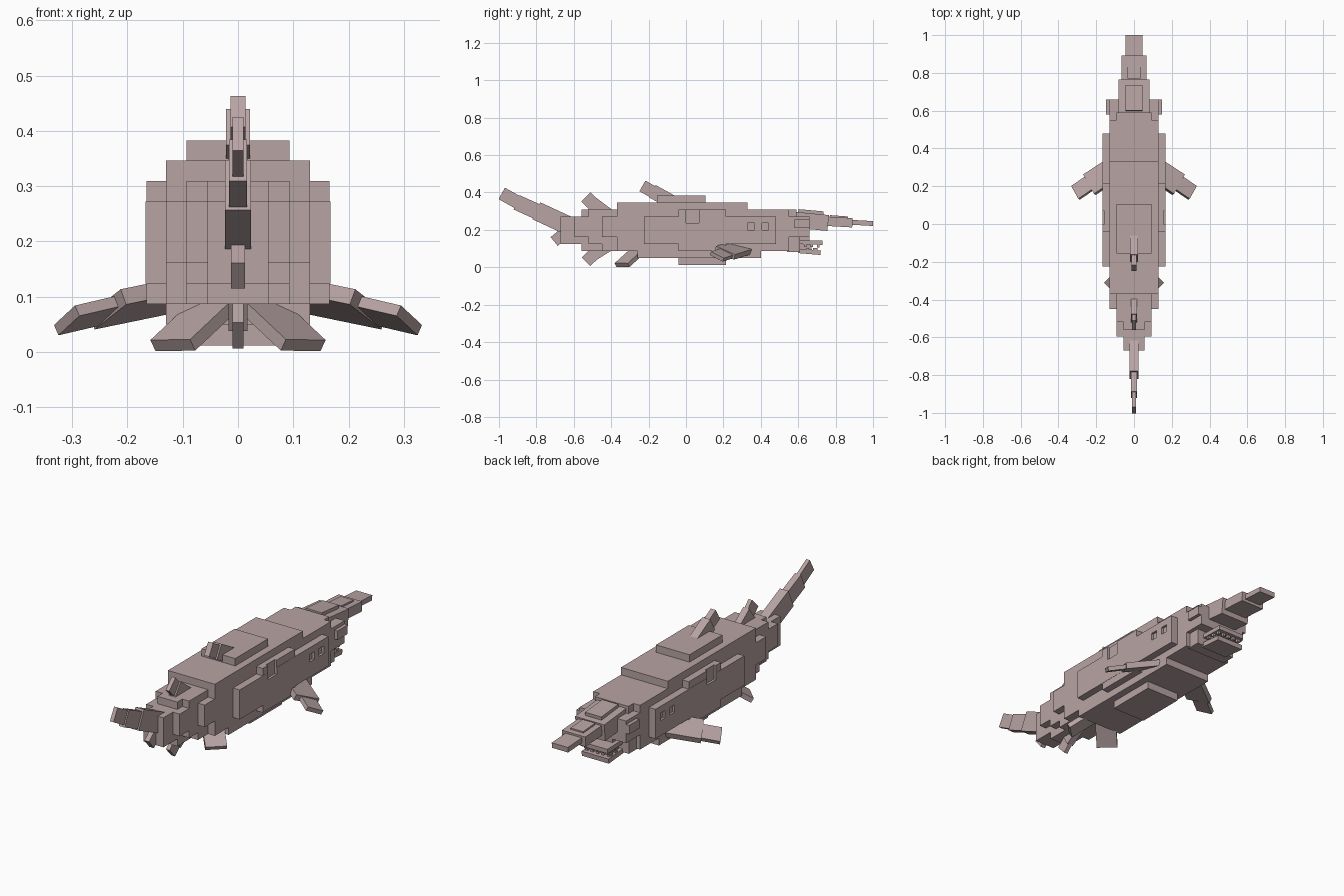
import bpy, bmesh
from mathutils import Vector, Matrix

if "Cube" in bpy.data.objects:
    bpy.data.objects.remove(bpy.data.objects["Cube"])

skin = bpy.data.materials.new("dusty pink grey")
skin.diffuse_color = (0.48, 0.37, 0.37, 1)
skin.use_nodes = True
skin.node_tree.nodes["Principled BSDF"].inputs["Base Color"].default_value = skin.diffuse_color


def make(name, mats, material=True):
    """One object made from unit cubes placed by the given matrices."""
    bm = bmesh.new()
    for m in mats:
        bmesh.ops.create_cube(bm, size=1, matrix=m)
    bmesh.ops.recalc_face_normals(bm, faces=bm.faces)
    me = bpy.data.meshes.new(name)
    bm.to_mesh(me)
    bm.free()
    if material:
        me.materials.append(skin)
    ob = bpy.data.objects.new(name, me)
    bpy.context.collection.objects.link(ob)
    return ob


def block(x0, x1, y0, y1, z0, z1):
    c = Vector((x0 + x1, y0 + y1, z0 + z1)) / 2
    return Matrix.Translation(c) @ Matrix.Diagonal((x1 - x0, y1 - y0, z1 - z0, 1))


def mid(hw, y0, y1, z0, z1):
    return block(-hw, hw, y0, y1, z0, z1)


def pair(x0, x1, *yz):
    return [block(x0, x1, *yz), block(-x1, -x0, *yz)]


def slab(p0, p1, width, thick, side):
    """Slanted box along p0-p1; width runs along the side direction."""
    p0, p1 = Vector(p0), Vector(p1)
    d = p1 - p0
    a = d.normalized()
    s = Vector(side)
    s = (s - a * s.dot(a)).normalized()
    n = a.cross(s)
    m = Matrix((s, a, n)).transposed().to_4x4()
    return Matrix.Translation((p0 + p1) / 2) @ m @ Matrix.Diagonal((width, d.length, thick, 1))


def fin(name, *segs):
    """Upright fin; each segment is start (y, z), end (y, z), x width, depth."""
    make(name, [slab((0, *a), (0, *b), w, t, (1, 0, 0)) for a, b, w, t in segs])


def side_fins(name, *segs):
    for sx, tag in ((1, "right"), (-1, "left")):
        f = lambda p: (p[0] * sx, p[1], p[2])
        make(tag + "_" + name, [slab(f(a), f(b), w, t, f(s)) for a, b, w, t, s in segs])


# stepped body
make("body", [mid(*b) for b in (
    (.055, -.67, .66, .124, .272), (.055, -.56, .59, .087, .309),
    (.093, -.595, .66, .161, .272), (.093, -.52, .59, .124, .309),
    (.093, -.45, .59, .087, .309), (.13, -.45, .66, .161, .272),
    (.13, -.37, .55, .087, .309))])
make("back_ridge", [mid(.13, -.37, .33, .30, .346), mid(.093, -.155, .105, .34, .383)])
make("belly", [mid(.13, -.26, .40, .05, .09), mid(.093, -.04, .215, .012, .06)])

# flanks with cut gills and side notch
flanks = [make("long_flank", pair(.125, .167, -.225, .48, .124, .272)),
          make("tall_flank", pair(.125, .166, -.04, .215, .087, .309))]
cuts = pair(.155, .2, 0, .07, .238, .32)
for y in (.33, .405):
    cuts += pair(.155, .2, y, y + .037, .20, .238)
cutter = make("notch_cutter", cuts, False)
cutter.hide_render = True
cutter.hide_viewport = True
for ob in flanks:
    mod = ob.modifiers.new("notches", 'BOOLEAN')
    mod.object = cutter
    mod.operation = 'DIFFERENCE'

# head and long snout
make("eyes", pair(.12, .147, .58, .66, .21, .255))
S = (1, 0, 0)
make("snout", [
    slab((0, .57, .255), (0, .76, .237), .162, .085, S),
    slab((0, .60, .300), (0, .735, .288), .09, .022, S),
    slab((0, .74, .247), (0, .89, .238), .13, .05, S),
    slab((0, .77, .272), (0, .865, .265), .07, .014, S),
    slab((0, .86, .242), (0, 1.0, .234), .09, .026, S)])

# jaws and teeth
make("jaws", [mid(.11, .54, .61, .083, .165),
              slab((0, .60, .135), (0, .73, .131), .15, .022, S),
              slab((0, .60, .088), (0, .72, .078), .15, .024, S),
              mid(.055, .60, .67, .085, .135)])
teeth = []
for x in (-.06, -.03, 0, .03, .06):
    teeth += [block(x - .007, x + .007, .70, .714, .106, .128),
              block(x - .007, x + .007, .69, .704, .084, .102)]
for y in (.63, .665):
    teeth += pair(.056, .070, y, y + .014, .108, .130)
    teeth += pair(.056, .070, y + .015, y + .028, .085, .104)
make("teeth", teeth)

# upright fins
fin("front_dorsal_fin", ((-.06, .34), (-.18, .407), .044, .075),
    ((-.10, .36), (-.233, .435), .028, .065))
fin("rear_dorsal_fin", ((-.42, .28), (-.50, .34), .034, .075),
    ((-.45, .29), (-.535, .376), .02, .07))
fin("anal_fin", ((-.42, .12), (-.50, .07), .034, .075),
    ((-.45, .11), (-.535, .03), .02, .065))

# swept tail
fin("tail_fin", ((-.58, .20), (-.80, .302), .047, .10),
    ((-.75, .277), (-.905, .347), .033, .083),
    ((-.86, .325), (-.985, .395), .02, .07))
fin("tail_lower_lobe", ((-.63, .20), (-.705, .138), .026, .06))

# paired fins
side_fins("pectoral_fin",
          ((.10, .297, .105), (.236, .208, .077), .125, .03, (.55, -.83, 0)),
          ((.19, .247, .085), (.31, .165, .057), .085, .021, (.55, -.83, 0)))
side_fins("pelvic_fin",
          ((.035, -.255, .09), (.118, -.342, .012), .10, .024, (.7, .7, 0)))
